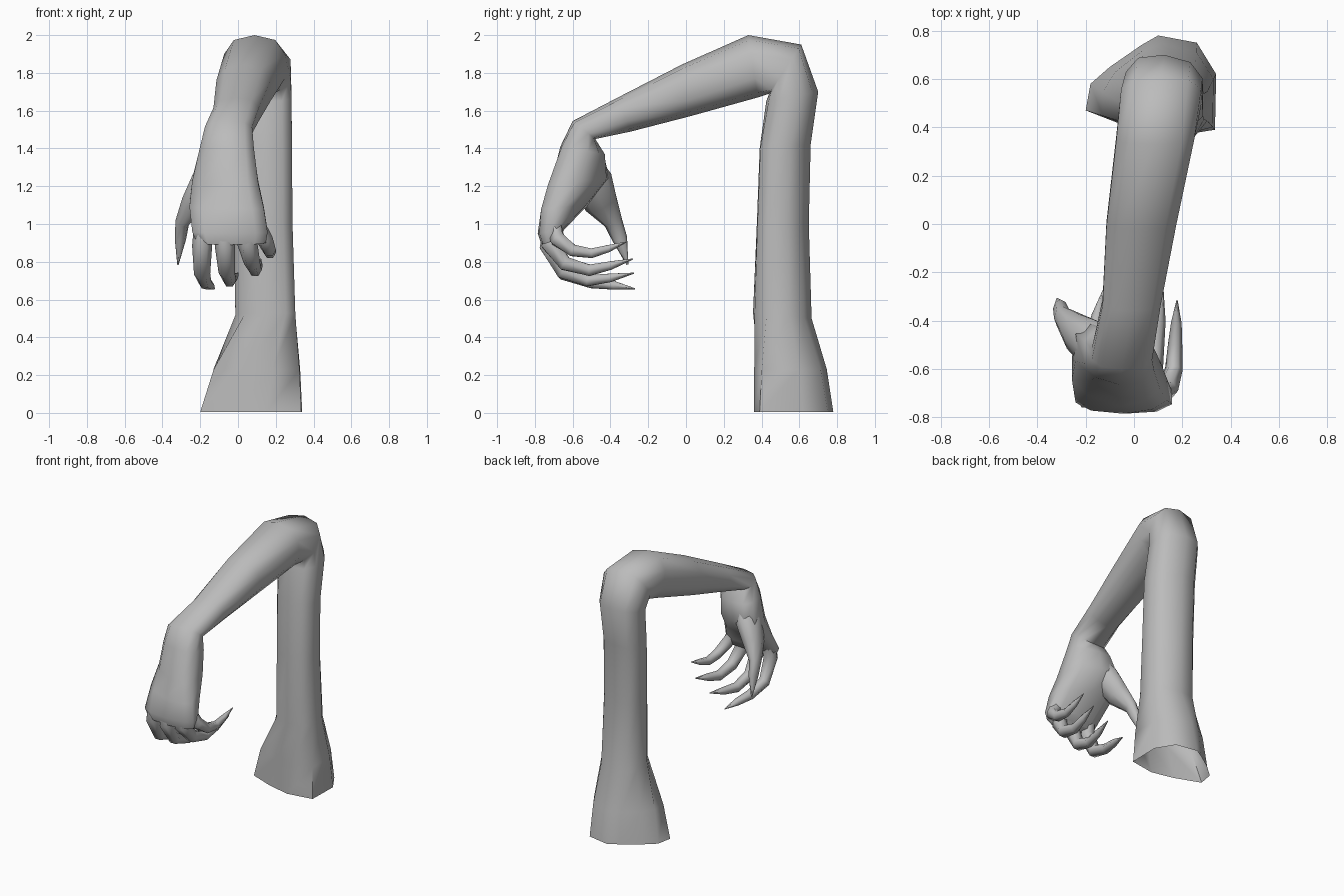
import bpy, bmesh, math
from mathutils import Vector

skin = bpy.data.materials.new("plain grey")
skin.diffuse_color = (0.5, 0.5, 0.5, 1)


def loft(name, rings, cap_start=False, cap_end=False):
    """Skin a list of equal-length rings with quads."""
    bm = bmesh.new()
    rows = [[bm.verts.new(p) for p in r] for r in rings]
    n = len(rows[0])
    for a, b in zip(rows, rows[1:]):
        for i in range(n):
            j = (i + 1) % n
            bm.faces.new((a[i], a[j], b[j], b[i]))
    if cap_start:
        bm.faces.new(rows[0])
    if cap_end:
        bm.faces.new(rows[-1])
    bmesh.ops.recalc_face_normals(bm, faces=bm.faces)
    me = bpy.data.meshes.new(name)
    bm.to_mesh(me)
    bm.free()
    ob = bpy.data.objects.new(name, me)
    bpy.context.collection.objects.link(ob)
    me.materials.append(skin)
    bpy.context.view_layer.objects.active = ob
    ob.select_set(True)
    bpy.ops.object.shade_smooth_by_angle(angle=math.radians(70))
    ob.select_set(False)
    return ob


def limb_ring(yi, zi, yo, zo, x0, x1, skew=0.0, n=10):
    """Oval from the inside of the bend (yi, zi) to the outside (yo, zo)."""
    c = Vector(((x0 + x1) / 2, (yi + yo) / 2, (zi + zo) / 2))
    v = Vector((0, (yo - yi) / 2, (zo - zi) / 2))
    pts = []
    for i in range(n):
        a = 2 * math.pi * (i + 0.5) / n
        s = math.copysign(abs(math.sin(a)) ** 0.8, math.sin(a))
        k = math.copysign(abs(math.cos(a)) ** 0.8, math.cos(a))
        pts.append(c + Vector(((x1 - x0) / 2 * k, 0, 0)) + v * (s + skew * k))
    return pts


def finger(name, path, radii, n=6, flat=1.0):
    """Tapered tube along a path, flattened across its bend if flat < 1."""
    pts = [Vector(p) for p in path]
    rings = []
    for i, p in enumerate(pts):
        t = (pts[min(i + 1, len(pts) - 1)] - pts[max(i - 1, 0)]).normalized()
        side = (Vector((1, 0, 0)) - t * t.x).normalized()
        up = t.cross(side)
        rings.append([p + radii[i] * (side * math.cos(2 * math.pi * j / n) * flat
                                      + up * math.sin(2 * math.pi * j / n)) for j in range(n)])
    return loft(name, rings, True, True)


# Flared open base outline
base = [(0.34, 0.62), (0.26, 0.75), (0.10, 0.78), (0.03, 0.74), (-0.10, 0.65),
        (-0.18, 0.58), (-0.20, 0.47), (-0.02, 0.40), (0.15, 0.36), (0.335, 0.39)]
base = [Vector((x, y, 0.005)) for x, y in base]

# Upper arm, elbow, forearm, wrist and palm
arm = [
    (0.355, 0.53, 0.665, 0.50, -0.02, 0.31, -0.15),
    (0.375, 1.00, 0.65, 1.00, -0.03, 0.295, -0.2),
    (0.39, 1.40, 0.66, 1.42, -0.035, 0.292, -0.2),
    (0.425, 1.65, 0.70, 1.70, -0.04, 0.29, -0.1),
    (0.44, 1.69, 0.61, 1.95, -0.06, 0.285, 0),
    (0.38, 1.67, 0.33, 2.0, -0.08, 0.255, 0),
    (0.02, 1.57, -0.02, 1.845, -0.12, 0.18, 0),
    (-0.29, 1.49, -0.36, 1.67, -0.135, 0.115, 0),
    (-0.48, 1.45, -0.60, 1.545, -0.18, 0.08, 0),
    (-0.43, 1.37, -0.665, 1.41, -0.21, 0.09, 0.15),
    (-0.42, 1.24, -0.715, 1.21, -0.25, 0.115, 0.4),
    (-0.53, 1.10, -0.755, 1.08, -0.265, 0.145, 0.4),
    (-0.645, 0.97, -0.785, 0.95, -0.25, 0.165, 0.05),
    (-0.67, 0.92, -0.765, 0.89, -0.225, 0.155, 0),
]
rings = [limb_ring(*r) for r in arm]
flare = [b.lerp(t, 0.3) for b, t in zip(base, rings[0])]
for p in flare:
    p.z = 0.23
loft("arm_and_palm", [base, flare] + rings, cap_end=True)

# Four curled fingers: knuckle, middle joint, end joint, tip
fingers = {
    "little_finger": [(0.11, -0.695, 0.98), (0.14, -0.68, 0.92), (0.165, -0.60, 0.86),
                      (0.17, -0.50, 0.845), (0.175, -0.41, 0.87), (0.178, -0.315, 0.905)],
    "ring_finger": [(0.04, -0.715, 0.97), (0.05, -0.72, 0.895), (0.075, -0.64, 0.79),
                    (0.09, -0.51, 0.755), (0.105, -0.40, 0.78), (0.12, -0.28, 0.815)],
    "middle_finger": [(-0.075, -0.715, 0.97), (-0.07, -0.73, 0.885), (-0.06, -0.65, 0.745),
                      (-0.045, -0.52, 0.70), (-0.025, -0.40, 0.715), (0.0, -0.275, 0.74)],
    "index_finger": [(-0.185, -0.705, 0.97), (-0.19, -0.715, 0.885), (-0.19, -0.64, 0.735),
                     (-0.175, -0.50, 0.69), (-0.15, -0.38, 0.675), (-0.125, -0.27, 0.657)],
}
for name, path in fingers.items():
    slim = 0.85 if name == "little_finger" else 1.0
    finger(name, path, [r * slim for r in (0.05, 0.053, 0.043, 0.035, 0.026, 0.003)])

# Thumb with the fleshy ball joining it to the palm
finger("thumb", [(-0.09, -0.54, 1.36), (-0.165, -0.50, 1.23), (-0.235, -0.45, 1.11),
                 (-0.295, -0.385, 1.01), (-0.305, -0.35, 0.92), (-0.318, -0.31, 0.785)],
       [0.06, 0.11, 0.09, 0.05, 0.04, 0.005], n=8, flat=0.75)
